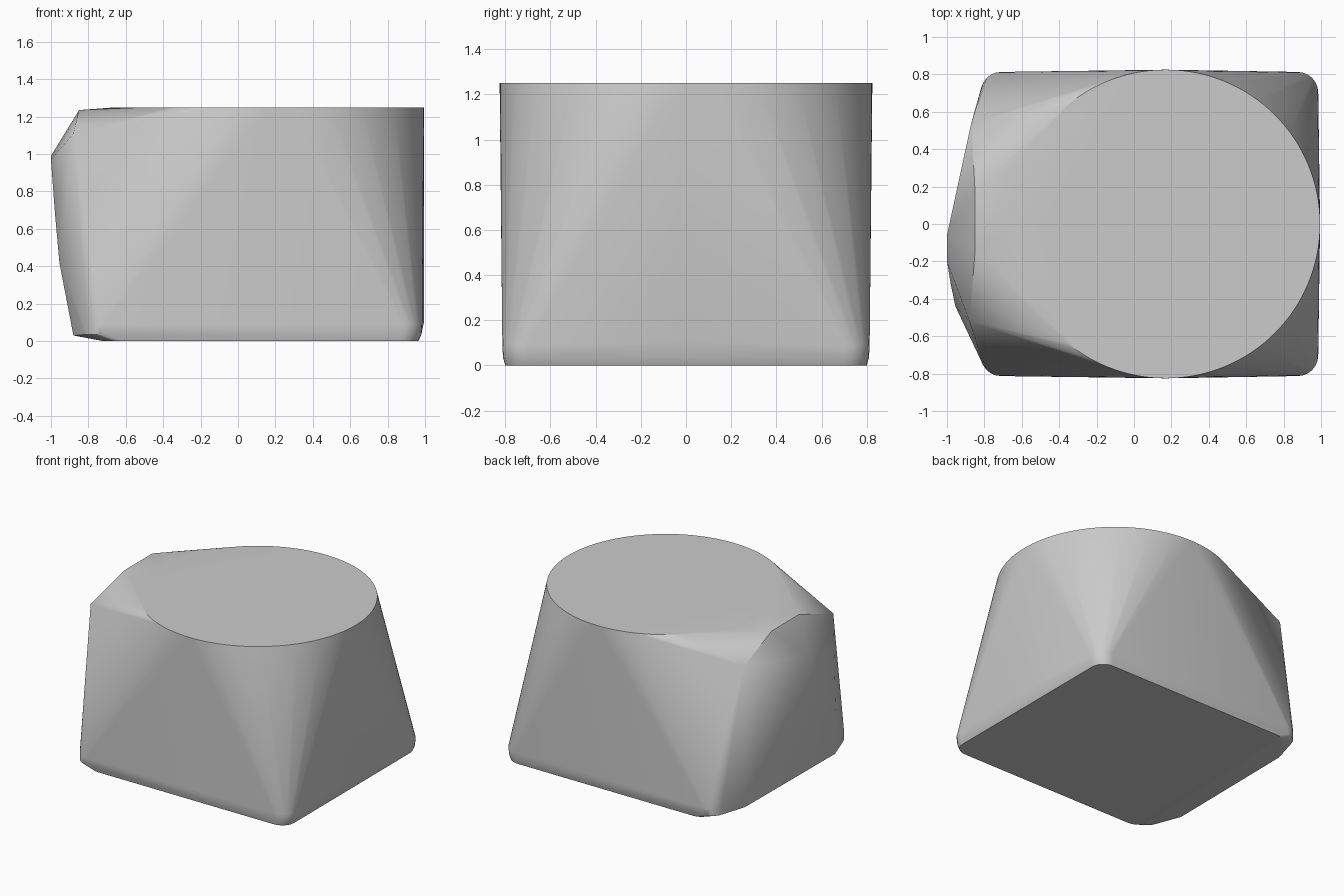
import bpy, bmesh, math
from mathutils import Vector

cube = bpy.data.objects.get("Cube")
if cube:
    bpy.data.objects.remove(cube, do_unlink=True)

grey = bpy.data.materials.new("plain_grey")
grey.use_nodes = True
colour = (0.6, 0.6, 0.6, 1)
grey.diffuse_color = colour
grey.node_tree.nodes["Principled BSDF"].inputs["Base Color"].default_value = colour


def circle(cx, radius, z, count):
    return [Vector((cx + radius * math.cos(math.tau * i / count),
                    radius * math.sin(math.tau * i / count), z)) for i in range(count)]


def rounded_rect(x0, x1, y, radius, z, steps=6):
    pts = []
    for k, (sx, sy) in enumerate(((1, 1), (-1, 1), (-1, -1), (1, -1))):
        cx = x1 - radius if sx > 0 else x0 + radius
        for i in range(steps + 1):
            a = math.pi / 2 * (k + i / steps)
            pts.append(Vector((cx + radius * math.cos(a),
                               sy * (y - radius) + radius * math.sin(a), z)))
    return pts


# Round top rim and softly rounded rectangular foot
points = circle(0.17, 0.825, 1.25, 128)
points += rounded_rect(-0.72, 0.965, 0.80, 0.10, 0.0)
points += rounded_rect(-0.82, 0.98, 0.81, 0.11, 0.035)
points += rounded_rect(-0.82, 0.985, 0.813, 0.11, 0.09)

# Gently bowed right side of the foot
points += [Vector((0.995 - 0.03 * t * t, 0.7 * t, 0.105 - 0.02 * t * t))
           for t in (-1, -0.5, 0, 0.5, 1)]

# Faceted bulge on the side
points += [Vector(p) for p in (
    (-0.87, 0.54, 1.11), (-0.85, 0.18, 1.235), (-0.85, -0.15, 1.235),
    (-0.88, -0.52, 1.11), (-1.0, -0.06, 0.99), (-1.0, -0.2, 0.97),
    (-0.98, -0.32, 0.7), (-0.955, -0.44, 0.42),
    (-0.88, -0.54, 0.03), (-0.87, 0.53, 0.03))]

# Wrap the sections in one tight skin
bm = bmesh.new()
for p in points:
    bm.verts.new(p)
hull = bmesh.ops.convex_hull(bm, input=bm.verts[:], use_existing_faces=False)
loose = {g for key in ("geom_interior", "geom_unused") for g in hull[key]
         if isinstance(g, bmesh.types.BMVert)}
bmesh.ops.delete(bm, geom=list(loose), context='VERTS')
bmesh.ops.dissolve_limit(bm, angle_limit=math.radians(0.1),
                         verts=bm.verts[:], edges=bm.edges[:])
bmesh.ops.recalc_face_normals(bm, faces=bm.faces[:])

mesh = bpy.data.meshes.new("wrapped_body")
bm.to_mesh(mesh)
bm.free()
mesh.materials.append(grey)
body = bpy.data.objects.new("wrapped_body", mesh)
bpy.context.collection.objects.link(body)
bpy.ops.object.select_all(action='DESELECT')
body.select_set(True)
bpy.context.view_layer.objects.active = body
bpy.ops.object.shade_smooth_by_angle(angle=math.radians(30))
